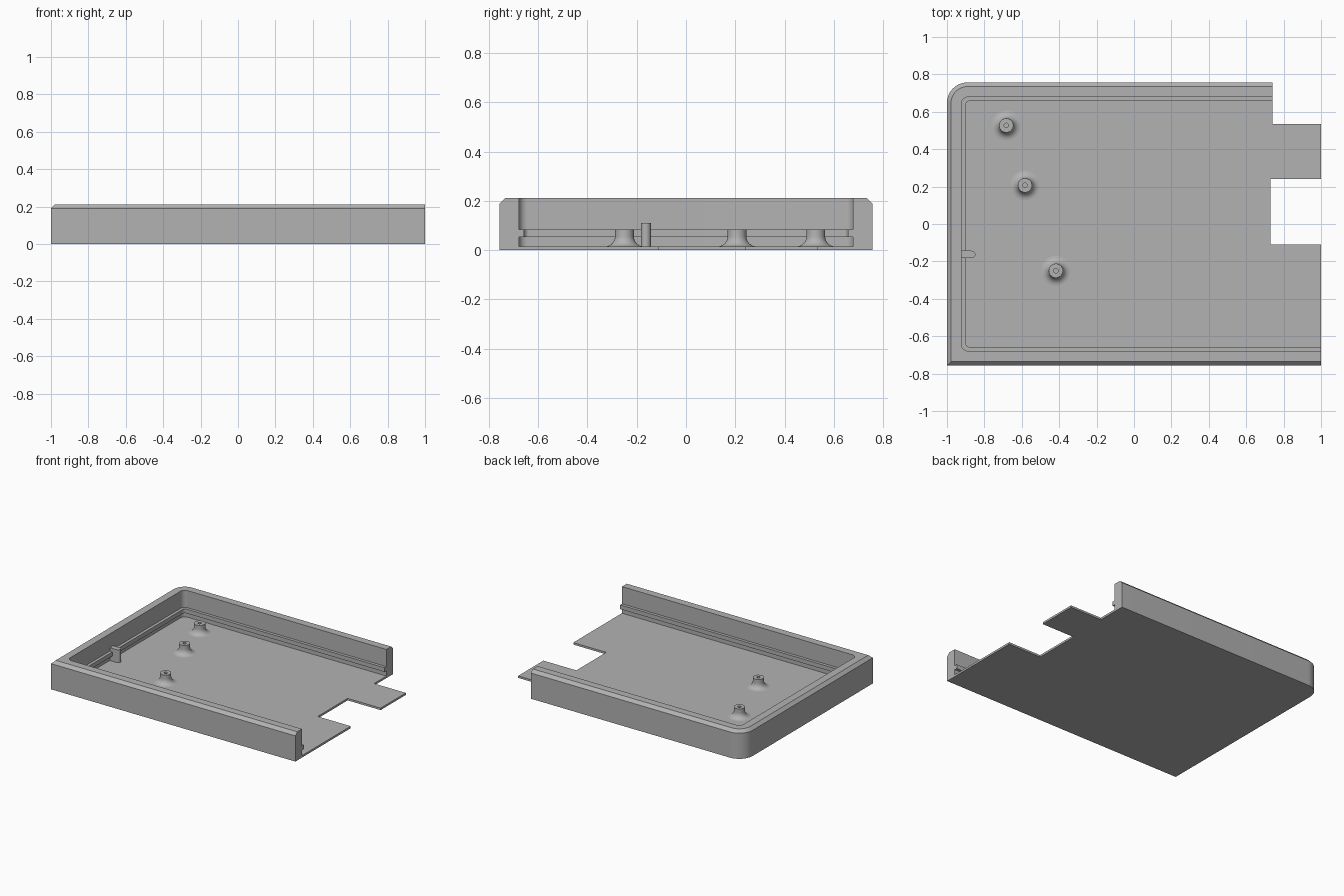
import bpy, bmesh, math
from mathutils import Vector

if "Cube" in bpy.data.objects:
    bpy.data.objects.remove(bpy.data.objects["Cube"])

grey = bpy.data.materials.new("light_grey")
grey.diffuse_color = (0.45, 0.45, 0.45, 1)
grey.use_nodes = True
grey.node_tree.nodes["Principled BSDF"].inputs["Base Color"].default_value = grey.diffuse_color

HALF_Y = 0.757     # outer half depth
FLOOR = 0.015      # floor thickness
SEG = 12           # steps per rounded corner


def finish(bm, name):
    bmesh.ops.remove_doubles(bm, verts=bm.verts, dist=1e-5)
    bmesh.ops.recalc_face_normals(bm, faces=bm.faces)
    mesh = bpy.data.meshes.new(name)
    bm.to_mesh(mesh)
    bm.free()
    mesh.materials.append(grey)
    obj = bpy.data.objects.new(name, mesh)
    bpy.context.collection.objects.link(obj)
    bpy.ops.object.select_all(action='DESELECT')
    obj.select_set(True)
    bpy.context.view_layer.objects.active = obj
    bpy.ops.object.shade_smooth_by_angle(angle=math.radians(35))
    return obj


def arc(cx, cy, r, a0, a1, n=SEG):
    return [(cx + r * math.cos(a0 + (a1 - a0) * i / n),
             cy + r * math.sin(a0 + (a1 - a0) * i / n)) for i in range(n + 1)]


def wall_path(d, r_front, r_back):
    """U-shaped path, inset by d: front wall, left wall, back wall."""
    x, y = -1 + d, HALF_Y - d
    return ([(1, -y)]
            + arc(x + r_front, -y + r_front, r_front, 1.5 * math.pi, math.pi)
            + arc(x + r_back, y - r_back, r_back, math.pi, 0.5 * math.pi)
            + [(0.74, y)])


# Tray: wall profile (inset, height, front corner radius, back corner radius)
profile = [
    (0.0, 0.0, 0, 0.11), (0.0, 0.19, 0, 0.11), (0.022, 0.212, 0, 0.088),
    (0.078, 0.212, 0.035, 0.035), (0.078, 0.085, 0.035, 0.035),
    (0.1, 0.085, 0.02, 0.02), (0.1, 0.054, 0.02, 0.02),
    (0.078, 0.054, 0.035, 0.035), (0.078, FLOOR, 0.035, 0.035),
]
bm = bmesh.new()
rings = [[bm.verts.new((x, y, z)) for x, y in wall_path(d, rf, rb)]
         for d, z, rf, rb in profile]
for lo, hi in zip(rings, rings[1:]):
    for i in range(len(lo) - 1):
        bm.faces.new((lo[i], lo[i + 1], hi[i + 1], hi[i]))

# Floor with notch and tab on the open right side
edge = [(0.74, 0.535), (1, 0.535), (1, 0.24), (0.73, 0.24), (0.73, -0.11), (1, -0.11)]
low = [bm.verts.new((x, y, 0)) for x, y in edge]
top = [bm.verts.new((x, y, FLOOR)) for x, y in edge]
for i in range(len(edge) - 1):
    bm.faces.new((low[i], low[i + 1], top[i + 1], top[i]))
bm.faces.new(rings[0] + low)
bm.faces.new(rings[-1] + top)
# Cut ends of the two long walls
bm.faces.new([r[0] for r in rings] + [top[-1], low[-1]])
bm.faces.new([r[-1] for r in rings] + [top[0], low[0]])
finish(bm, "tray")


# Screw posts: flared foot, flat top, blind hole
def post(name, x, y):
    foot = [(0.038 + 0.042 * (1 - math.sin(a)), FLOOR + 0.042 * (1 - math.cos(a)))
            for a in [i * math.pi / 16 for i in range(9)]]
    outline = foot + [(0.038, 0.085), (0.012, 0.085), (0.012, 0.03), (0, 0.03)]
    bm = bmesh.new()
    vs = [bm.verts.new((r, 0, z)) for r, z in outline]
    es = [bm.edges.new(p) for p in zip(vs, vs[1:])]
    bmesh.ops.spin(bm, geom=vs + es, cent=(0, 0, 0), axis=(0, 0, 1),
                   angle=2 * math.pi, steps=32)
    bmesh.ops.translate(bm, verts=bm.verts, vec=Vector((x, y, 0)))
    finish(bm, name)


for i, (x, y) in enumerate([(-0.683, 0.527), (-0.583, 0.207), (-0.418, -0.25)]):
    post(f"screw_post_{i + 1}", x, y)

# Locating peg against the left wall, rounded on its free end
bm = bmesh.new()
shape = [(-0.922, -0.183)] + arc(-0.868, -0.163, 0.02, -math.pi / 2, math.pi / 2) + [(-0.922, -0.143)]
base = bm.faces.new([bm.verts.new((x, y, FLOOR)) for x, y in shape])
ext = bmesh.ops.extrude_face_region(bm, geom=[base], use_keep_orig=True)
bmesh.ops.translate(bm, vec=(0, 0, 0.11 - FLOOR),
                    verts=[g for g in ext["geom"] if isinstance(g, bmesh.types.BMVert)])
finish(bm, "locating_peg")
